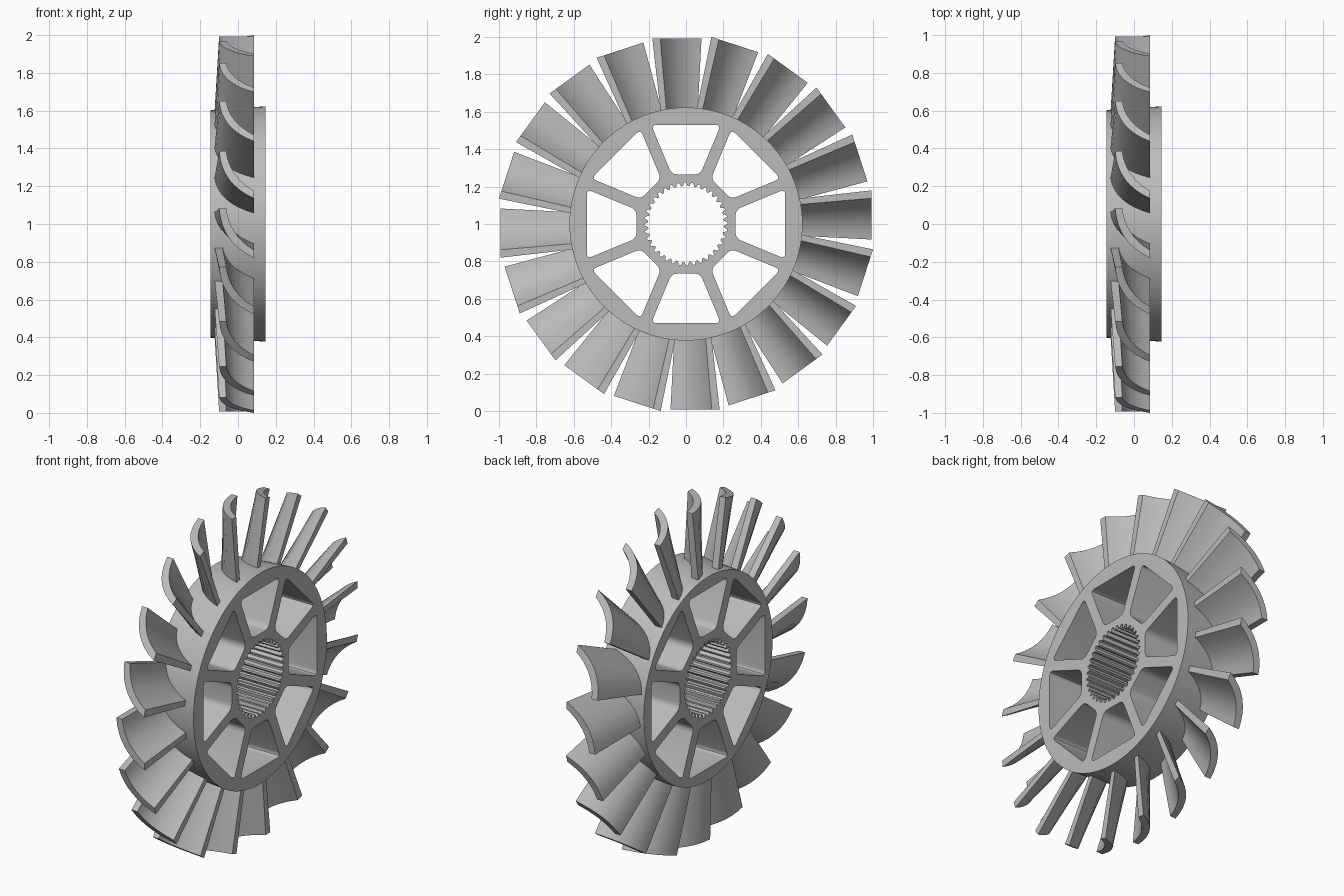
import bpy
import bmesh
from math import sin, cos, tan, pi, radians
from mathutils import Vector, Matrix

cube = bpy.data.objects.get("Cube")
if cube:
    bpy.data.objects.remove(cube)

HALF = 0.145          # half thickness of the hub
CENTRE = Vector((0, 0, 1))

grey = bpy.data.materials.new("metal_grey")
grey.use_nodes = True
colour = (0.5, 0.5, 0.5, 1)
grey.diffuse_color = colour
for node in grey.node_tree.nodes:
    if node.type == 'BSDF_PRINCIPLED':
        node.inputs["Base Color"].default_value = colour


def finish(bm, name, angle):
    bmesh.ops.recalc_face_normals(bm, faces=bm.faces[:])
    mesh = bpy.data.meshes.new(name)
    bm.to_mesh(mesh)
    bm.free()
    mesh.materials.append(grey)
    obj = bpy.data.objects.new(name, mesh)
    obj.location = CENTRE
    bpy.context.collection.objects.link(obj)
    bpy.ops.object.select_all(action='DESELECT')
    obj.select_set(True)
    bpy.context.view_layer.objects.active = obj
    bpy.ops.object.shade_smooth_by_angle(angle=radians(angle))
    return obj


def bezier(a, b, c, steps):
    """Points along a quadratic curve."""
    a, b, c = Vector(a), Vector(b), Vector(c)
    ts = [i / steps for i in range(steps + 1)]
    return [a * (1 - t) ** 2 + b * 2 * t * (1 - t) + c * t * t for t in ts]


def circle(radius, count):
    return [Vector((radius * cos(2 * pi * i / count), radius * sin(2 * pi * i / count)))
            for i in range(count)]


def rounded(corners, radius):
    """Polygon outline with rounded corners."""
    points = []
    for i, p in enumerate(corners):
        before = (corners[i - 1] - p).normalized() * radius
        after = (corners[(i + 1) % len(corners)] - p).normalized() * radius
        points += bezier(p + before, p, p + after, 4)
    return points


def window(angle):
    """Trapezoid opening between two spokes."""
    inner, outer, spoke = 0.265, 0.53, 0.031
    slope = tan(pi / 8)
    w_in = inner * slope - spoke / cos(pi / 8)
    w_out = outer * slope - spoke / cos(pi / 8)
    corners = [Vector((-w_in, inner)), Vector((w_in, inner)),
               Vector((w_out, outer)), Vector((-w_out, outer))]
    turn = Matrix.Rotation(angle, 2)
    return [turn @ p for p in rounded(corners, 0.032)]


def spline_bore(teeth):
    points = []
    for i in range(teeth):
        for step, radius in ((0, 0.222), (0.25, 0.222), (0.5, 0.203), (0.75, 0.203)):
            a = 2 * pi * (i + step) / teeth
            points.append(Vector((radius * cos(a), radius * sin(a))))
    return points


# Hub: slightly conical disc with a splined bore and eight openings
bm = bmesh.new()
loops = [(circle(0.602, 96), circle(0.623, 96))]
holes = [spline_bore(36)] + [window(k * pi / 4) for k in range(8)]
loops += [(hole, hole) for hole in holes]
caps = ([], [])
for ends in loops:
    rings = []
    for side, points in enumerate(ends):
        x = (-HALF, HALF)[side]
        ring = [bm.verts.new((x, p.x, p.y)) for p in points]
        caps[side].extend(bm.edges.new((ring[i - 1], ring[i])) for i in range(len(ring)))
        rings.append(ring)
    back, front = rings
    for i in range(len(back)):
        bm.faces.new((back[i - 1], back[i], front[i], front[i - 1]))
for side, edges in enumerate(caps):
    bmesh.ops.triangle_fill(bm, edges=edges, use_beauty=True,
                            normal=((-1, 0, 0), (1, 0, 0))[side])
finish(bm, "hub", 30)

# Blades: curved section, wider and more twisted toward the flat tip
STEPS = 8
upper = bezier((-0.062, 0.083), (-0.045, -0.06), (0.085, -0.138), STEPS)
lower = bezier((-0.1, 0.083), (-0.088, -0.1), (0.085, -0.18), STEPS)
tip = upper + lower[::-1]
root = [Vector((-0.125 + (p.x + 0.1) * 1.135, p.y * 0.74)) for p in tip]

bm = bmesh.new()
count = len(tip)
for k in range(20):
    turn = Matrix.Rotation(2 * pi * k / 20, 3, 'X')
    low = [bm.verts.new(turn @ Vector((p.x, p.y, 0.58))) for p in root]
    high = [bm.verts.new(turn @ Vector((p.x, p.y, 0.993))) for p in tip]
    for i in range(count):
        bm.faces.new((low[i - 1], low[i], high[i], high[i - 1]))
    # end caps as strips across the section
    for ring in (low, high):
        for i in range(STEPS):
            j = count - 1 - i
            bm.faces.new((ring[i], ring[i + 1], ring[j - 1], ring[j]))
finish(bm, "blades", 30)
